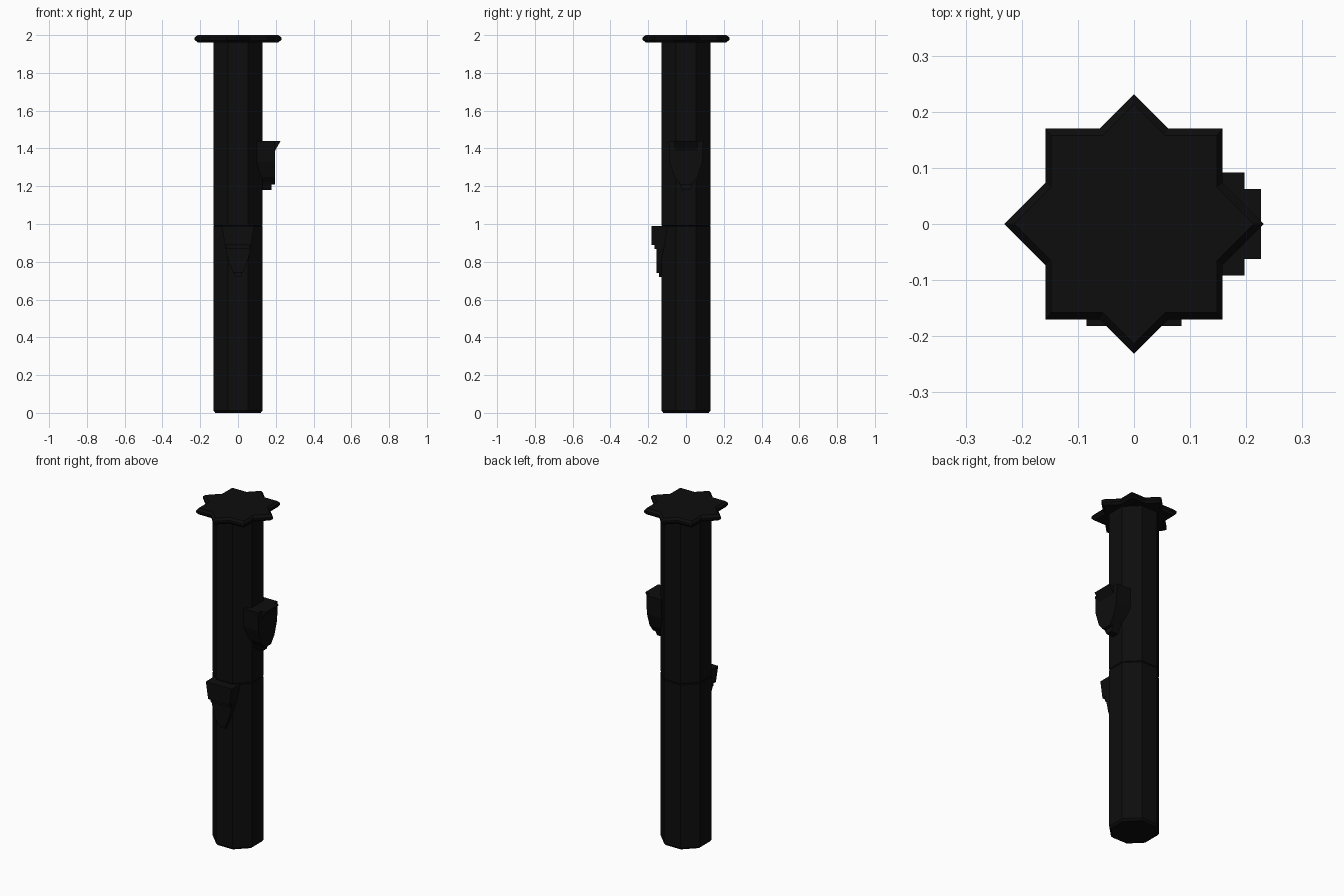
import bpy
import math
from mathutils import Matrix, Vector

cube = bpy.data.objects.get("Cube")
if cube:
    bpy.data.objects.remove(cube, do_unlink=True)

# Single near-black stone colour
COLOUR = (0.004, 0.004, 0.004, 1)
stone = bpy.data.materials.new("black_stone")
stone.use_nodes = True
stone.diffuse_color = COLOUR
bsdf = next(n for n in stone.node_tree.nodes if n.type == "BSDF_PRINCIPLED")
bsdf.inputs["Base Color"].default_value = COLOUR


def loft(name, rings, matrix=Matrix()):
    """Skin a list of equal-length rings and close both ends."""
    n = len(rings[0])
    verts = [matrix @ Vector(p) for ring in rings for p in ring]
    faces = [list(range(n))[::-1], [len(verts) - n + i for i in range(n)]]
    for r in range(len(rings) - 1):
        for i in range(n):
            a, b = r * n + i, r * n + (i + 1) % n
            faces.append([a, b, b + n, a + n])
    mesh = bpy.data.meshes.new(name)
    mesh.from_pydata(verts, [], faces)
    mesh.materials.append(stone)
    obj = bpy.data.objects.new(name, mesh)
    bpy.context.collection.objects.link(obj)
    return obj


def octagon(apothem, z):
    r = apothem / math.cos(math.pi / 8)
    return [(r * math.cos((i + 0.5) * math.pi / 4),
             r * math.sin((i + 0.5) * math.pi / 4), z) for i in range(8)]


def star(tip, hx, hy, z):
    """Outline of a diamond overlapping a rectangle."""
    quarter = [(tip, 0), (hx, tip - hx), (hx, hy), (tip - hy, hy)]
    ring = list(quarter) + [(0, tip)]
    ring += [(-x, y) for x, y in reversed(quarter)]
    ring += [(-x, -y) for x, y in quarter[1:]] + [(0, -tip)]
    ring += [(x, -y) for x, y in reversed(quarter[1:])]
    return [(x, y, z) for x, y in ring]


# Shaft in two drums with a fine seam between them
SEAM = 0.99
loft("lower_shaft", [octagon(0.12, 0), octagon(0.13, 0.012),
                     octagon(0.13, SEAM - 0.004), octagon(0.127, SEAM)])
loft("upper_shaft", [octagon(0.127, SEAM), octagon(0.13, SEAM + 0.004),
                     octagon(0.13, 1.97)])

# Star-shaped cap with a ridged rim
loft("star_cap", [star(0.213, 0.148, 0.158, 1.962),
                  star(0.231, 0.158, 0.17, 1.975),
                  star(0.231, 0.158, 0.17, 1.987),
                  star(0.213, 0.148, 0.158, 2.0)])


def plate(name, half_outline, inner, outer, matrix):
    """Mirrored shield outline (width, height) extruded outward along -y."""
    full = half_outline + [(-u, z) for u, z in reversed(half_outline)]
    return loft(name, [[(u, -d, z) for u, z in full] for d in (outer, inner)], matrix)


# Front bracket: broad head above stepped, tapering shields
front = Matrix()
plate("front_bracket_head", [(0.085, 0.99), (0.07, 0.89)], 0.1, 0.182, front)
plate("front_bracket_shield", [(0.072, 0.9), (0.066, 0.87), (0.05, 0.8), (0.025, 0.74)],
      0.1, 0.157, front)
plate("front_bracket_collar", [(0.068, 0.9), (0.062, 0.868)], 0.1, 0.168, front)
plate("front_bracket_foot", [(0.03, 0.76), (0.014, 0.72)], 0.1, 0.143, front)

# Side bracket on the model's left, with a flared lip
side = Matrix.Rotation(math.pi / 2, 4, "Z")
plate("side_bracket_shield", [(0.092, 1.44), (0.088, 1.33), (0.062, 1.25), (0.03, 1.208)],
      0.1, 0.197, side)
plate("side_bracket_foot", [(0.04, 1.22), (0.02, 1.18)], 0.1, 0.177, side)
lip_profile = [(0.19, 1.44), (0.226, 1.44), (0.197, 1.39), (0.19, 1.39)]
loft("side_bracket_lip",
     [[(u, -d, z) for d, z in lip_profile] for u in (-0.062, 0.062)], side)

# Make every shell face outward
import bmesh
for obj in bpy.context.collection.objects:
    if obj.type == "MESH" and stone.name in obj.data.materials:
        bm = bmesh.new()
        bm.from_mesh(obj.data)
        bmesh.ops.recalc_face_normals(bm, faces=bm.faces)
        bm.to_mesh(obj.data)
        bm.free()
